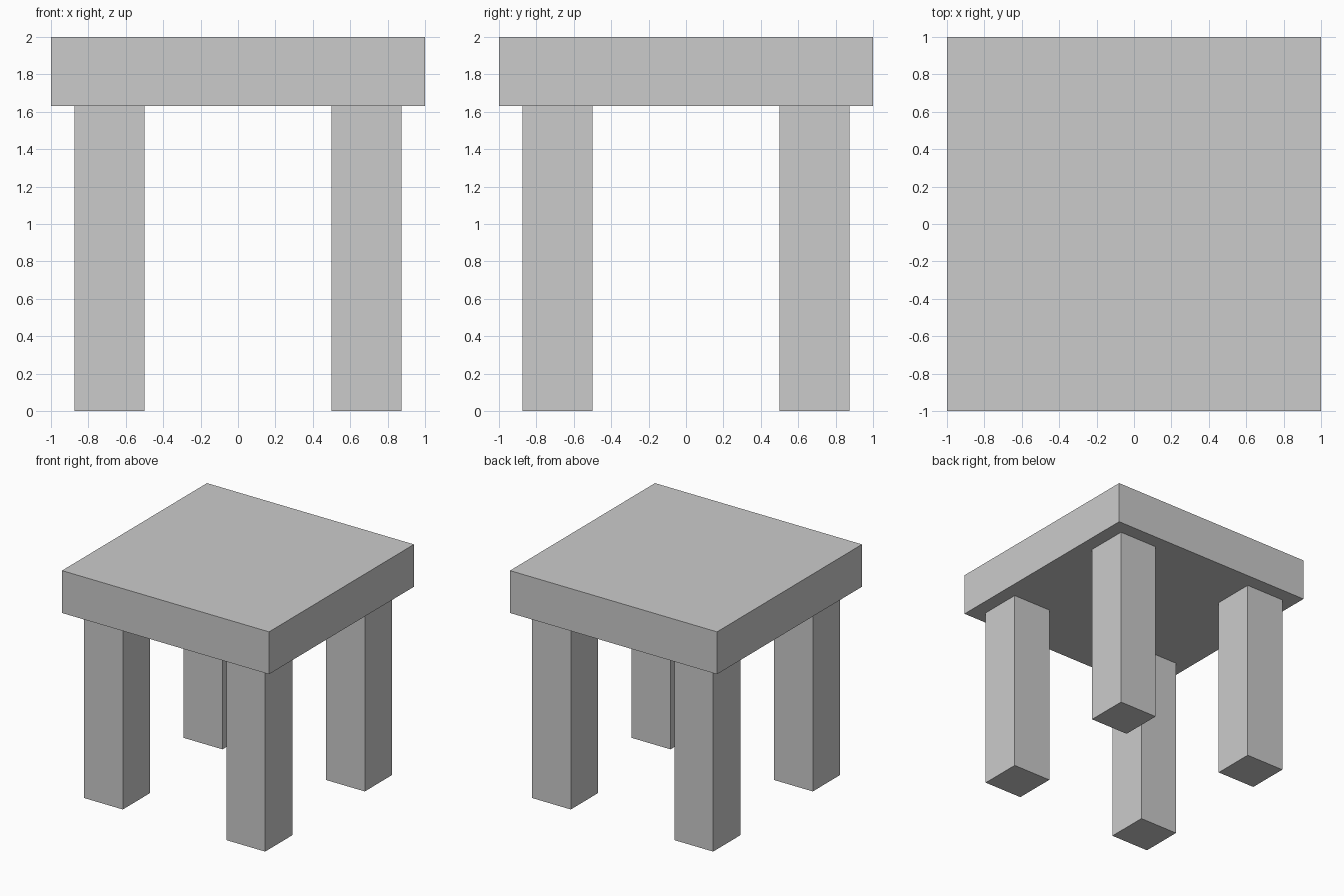
import bpy

if "Cube" in bpy.data.objects:
    bpy.data.objects.remove(bpy.data.objects["Cube"])


def box(name, x, y, z0, z1, width):
    """Square-section block centred on x, y, spanning z0 to z1."""
    bpy.ops.mesh.primitive_cube_add(size=1, location=(x, y, (z0 + z1) / 2))
    obj = bpy.context.object
    obj.name = name
    obj.scale = (width, width, z1 - z0)
    bpy.ops.object.transform_apply(location=False, rotation=False, scale=True)
    return obj


SEAT_BOTTOM, SEAT_TOP = 1.63, 2.0
LEG_WIDTH, LEG_OFFSET = 0.375, 0.6875

# Thick square seat
box("seat", 0, 0, SEAT_BOTTOM, SEAT_TOP, 2.0)

# Four legs, inset from the corners
for y_name, sy in (("front", -1), ("back", 1)):
    for x_name, sx in (("left", -1), ("right", 1)):
        box(f"{y_name}_{x_name}_leg", sx * LEG_OFFSET, sy * LEG_OFFSET,
            0, SEAT_BOTTOM, LEG_WIDTH)
